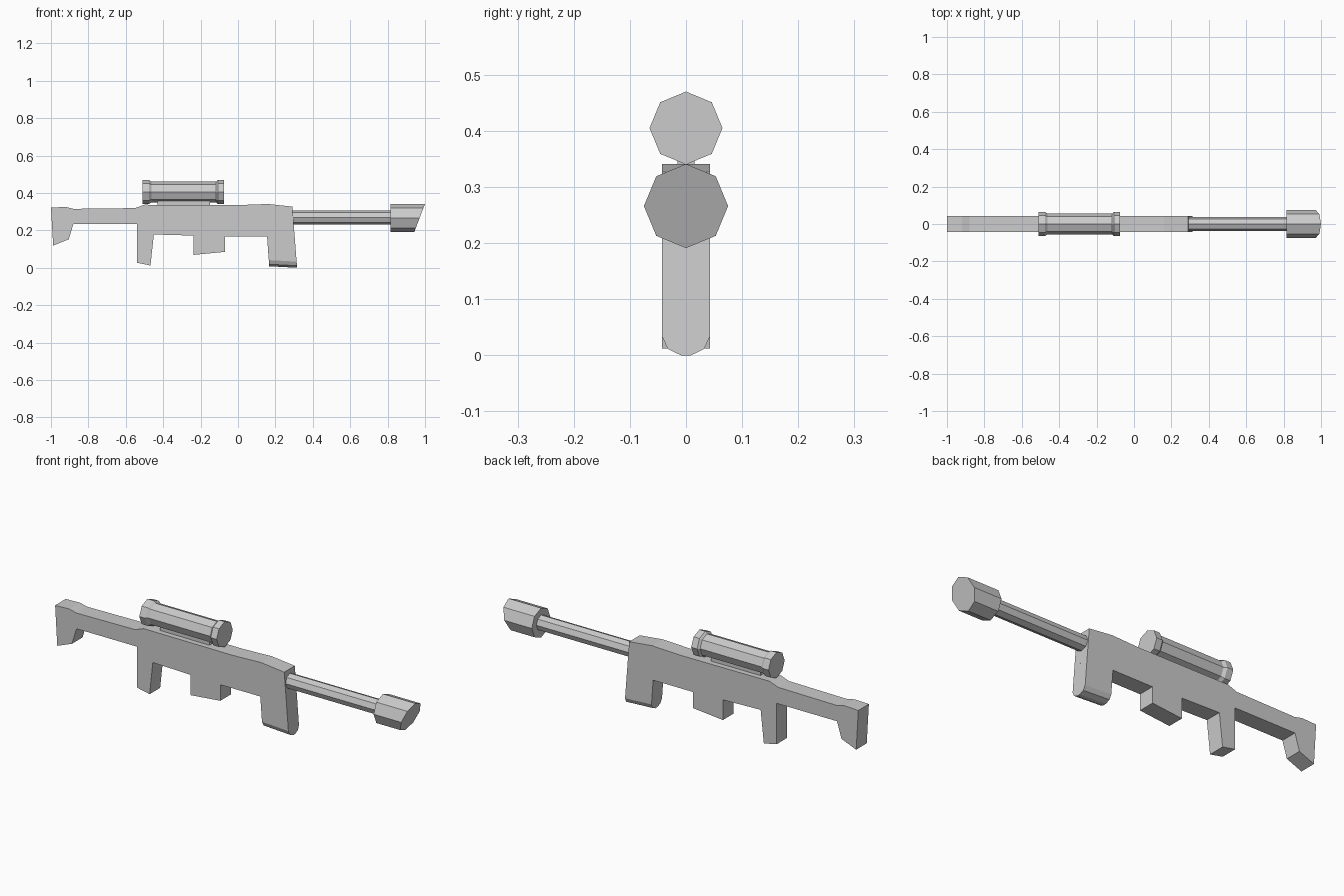
import bpy, bmesh
from math import sin, cos, pi

if "Cube" in bpy.data.objects:
    bpy.data.objects.remove(bpy.data.objects["Cube"])


def finish(bm, name):
    bmesh.ops.recalc_face_normals(bm, faces=bm.faces)
    mesh = bpy.data.meshes.new(name)
    bm.to_mesh(mesh)
    bm.free()
    obj = bpy.data.objects.new(name, mesh)
    bpy.context.collection.objects.link(obj)
    return obj


def loft(name, rings):
    """Skin matching rings of points and cap both ends."""
    bm = bmesh.new()
    vs = [[bm.verts.new(p) for p in ring] for ring in rings]
    n = len(vs[0])
    for a, b in zip(vs, vs[1:]):
        for i in range(n):
            j = (i + 1) % n
            bm.faces.new((a[i], a[j], b[j], b[i]))
    bm.faces.new(vs[0])
    bm.faces.new(vs[-1])
    return finish(bm, name)


def octagon(x, r, z, slant=0.0):
    """Eight-sided ring across x; slant leans it forward with height."""
    pts = []
    for i in range(8):
        a = i * pi / 4
        h = r * cos(a)
        pts.append((x + slant * h, r * sin(a), z + h))
    return pts


HALF = 0.0425

# Receiver, stock, grip and magazine in one side profile
profile = [(-1.0, .322), (-.92, .325), (-.88, .315), (-.55, .319), (-.50, .337),
           (0, .335), (.16, .341), (.29, .327), (.303, .167), (-.07, .167),
           (-.07, .085), (-.237, .069), (-.237, .172), (-.45, .178), (-.468, .012),
           (-.54, .027), (-.54, .235), (-.88, .235), (-.905, .152), (-.988, .119)]
loft("body", [[(x, y, z) for x, z in profile] for y in (-HALF, HALF)])

# Foregrip with a rounded underside
half_section = [(HALF, .18), (HALF, .033), (.032, .011), (.009, 0)]
section = half_section + [(-y, z) for y, z in reversed(half_section)]
rear = [(.167 - .07 * z, y, z + (.008 if z < .1 else 0)) for y, z in section]
front = [(.316 - .078 * z, y, z) for y, z in section]
loft("foregrip", [rear, front])

# Barrel and slant-cut muzzle
loft("barrel", [octagon(.27, .038, .268), octagon(.83, .038, .268)])
loft("muzzle", [octagon(.816, .075, .266), octagon(.971, .075, .266, .38)])

# Scope with flared ends
stations = [(-.51, .065), (-.477, .065), (-.463, .055),
            (-.118, .055), (-.108, .065), (-.075, .065)]
loft("scope", [octagon(x, r, .405) for x, r in stations])

# Scope mount
mount = [(-.015, .33), (.015, .33), (.015, .36), (-.015, .36)]
loft("scope_mount", [[(x, y, z) for y, z in mount] for x in (-.43, -.15)])
